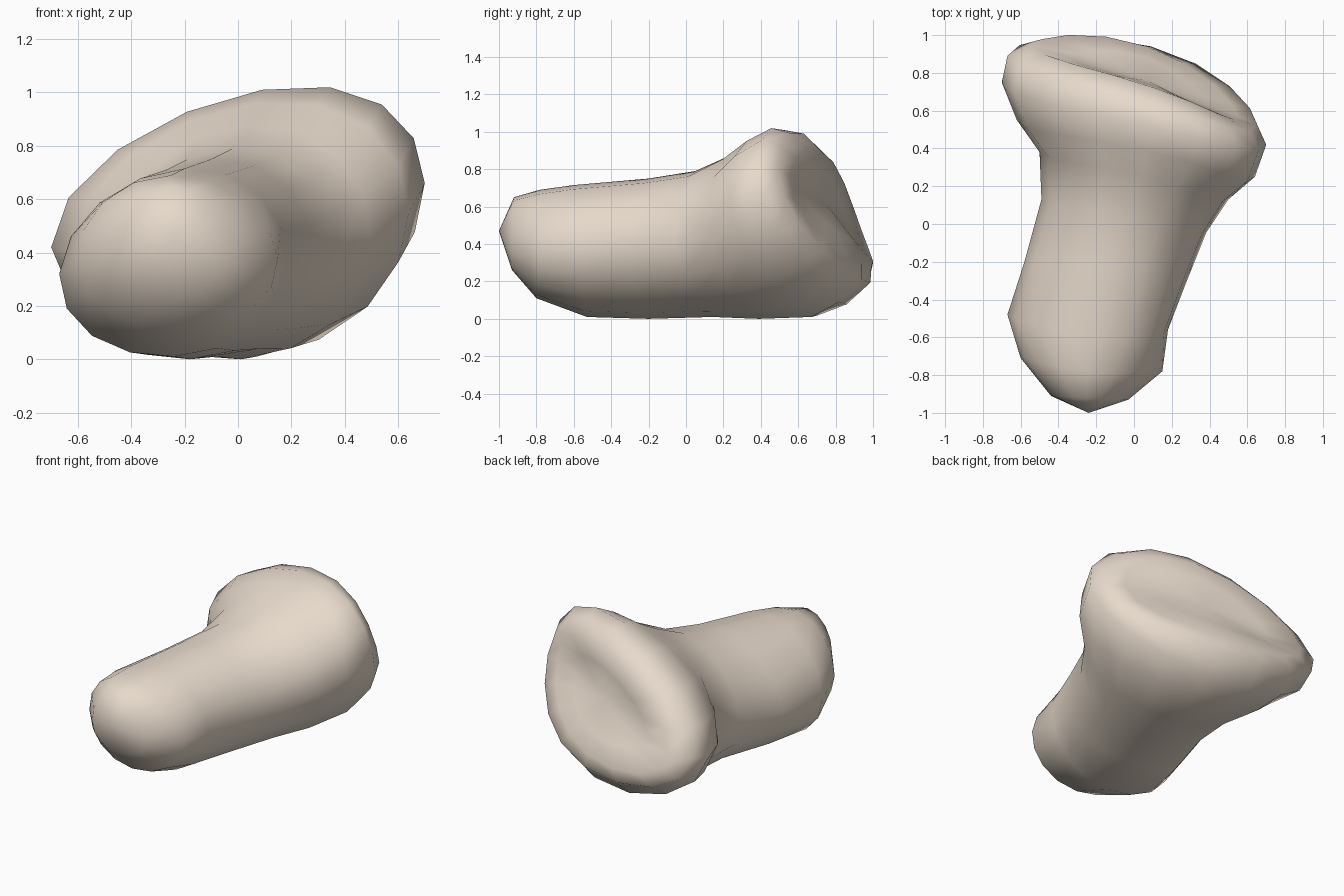
import bpy, bmesh, math
from mathutils import Vector as V

if "Cube" in bpy.data.objects:
    bpy.data.objects.remove(bpy.data.objects["Cube"])

SIDES = 16

# Cross-sections from stalk tip to hollow face: left, top, right, bottom points
RINGS = [
    ((-.44, -.91, .41), (-.25, -.92, .65), (-.03, -.93, .42), (-.22, -.93, .26)),
    ((-.60, -.71, .37), (-.25, -.78, .69), (.15, -.78, .38), (-.22, -.80, .11)),
    ((-.67, -.48, .32), (-.20, -.60, .715), (.18, -.56, .36), (-.24, -.53, .01)),
    ((-.58, -.20, .33), (-.10, -.20, .75), (.28, -.30, .37), (-.18, -.20, .0)),
    ((-.49, .13, .35), (-.02, .05, .79), (.38, -.05, .38), (-.08, .14, .01)),
    ((-.50, .38, .37), (.04, .25, .88), (.50, .13, .44), (.01, .39, .0)),
    ((-.62, .55, .40), (.07, .39, .96), (.64, .25, .55), (.07, .67, .01)),
    ((-.70, .75, .42), (.09, .52, 1.01), (.70, .42, .66), (.10, .82, .09)),
    ((-.67, .89, .45), (.10, .63, .99), (.65, .53, .65), (.09, .94, .21)),
    ((-.53, .94, .47), (.11, .72, .90), (.55, .57, .65), (.07, .94, .30)),
    ((-.31, .87, .51), (.10, .73, .79), (.38, .63, .65), (.07, .88, .42)),
]
TIP, HOLLOW = (-.24, -1.0, .47), (.07, .76, .60)


def section(bm, pts):
    """Smooth closed loop passing through four points."""
    l, t, r, b = map(V, pts)
    mid, a, c, d = (l + t + r + b) / 4, (r - l) / 2, (t - b) / 2, (l + r - t - b) / 4
    loop = []
    for i in range(SIDES):
        u = math.tau * i / SIDES
        loop.append(bm.verts.new(mid + a * math.cos(u) + c * math.sin(u) + d * math.cos(2 * u)))
    return loop


# Stalk flaring into a tilted, dished head, as one skin
bm = bmesh.new()
loops = [section(bm, p) for p in RINGS]
for p, q in zip(loops, loops[1:]):
    for i in range(SIDES):
        j = (i + 1) % SIDES
        bm.faces.new((p[i], p[j], q[j], q[i]))

# Rounded tip and centre of the dish
for point, loop in ((TIP, loops[0]), (HOLLOW, loops[-1])):
    pole = bm.verts.new(point)
    for i in range(SIDES):
        bm.faces.new((pole, loop[i], loop[(i + 1) % SIDES]))

bmesh.ops.recalc_face_normals(bm, faces=bm.faces)
for v in bm.verts:
    v.co.z = max(v.co.z, 0)
for f in bm.faces:
    f.smooth = True
mesh = bpy.data.meshes.new("flared_stalk")
bm.to_mesh(mesh)
bm.free()
bpy.context.collection.objects.link(bpy.data.objects.new("flared_stalk", mesh))

# Pale beige surface
beige = bpy.data.materials.new("beige")
beige.diffuse_color = (.80, .70, .60, 1)
beige.use_nodes = True
beige.node_tree.nodes["Principled BSDF"].inputs["Base Color"].default_value = beige.diffuse_color
mesh.materials.append(beige)
